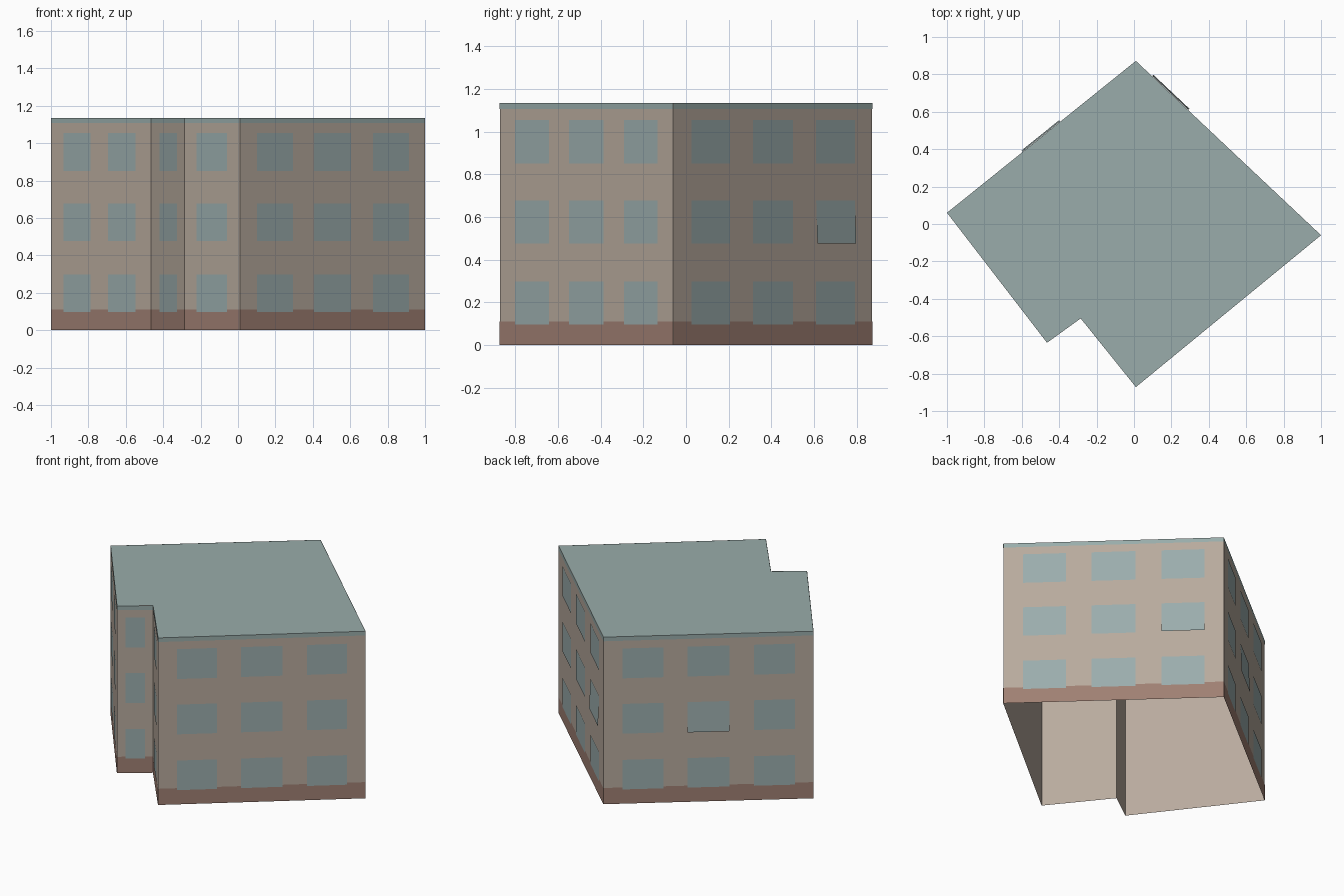
import bpy
from mathutils import Vector

cube = bpy.data.objects.get("Cube")
if cube:
    bpy.data.objects.remove(cube)

HEIGHT = 1.135


def material(name, color):
    mat = bpy.data.materials.new(name)
    mat.use_nodes = True
    mat.diffuse_color = (*color, 1)
    mat.node_tree.nodes["Principled BSDF"].inputs["Base Color"].default_value = (*color, 1)
    return mat


plaster = material("beige plaster", (0.48, 0.405, 0.34))
brick = material("brown foundation", (0.35, 0.215, 0.172))
glass = material("grey blue glass", (0.33, 0.42, 0.42))
roofing = material("grey green roof", (0.32, 0.415, 0.405))


def build(name, quads, mat):
    verts = [v for q in quads for v in q]
    faces, n = [], 0
    for q in quads:
        faces.append(range(n, n + len(q)))
        n += len(q)
    mesh = bpy.data.meshes.new(name)
    mesh.from_pydata(verts, [], faces)
    mesh.materials.append(mat)
    obj = bpy.data.objects.new(name, mesh)
    bpy.context.collection.objects.link(obj)
    return obj


def panel(a, b, span, z0, z1, out=0.0, out_low=None):
    """Upright quad on the wall a-b, pushed outward; the low edge may tilt out."""
    normal = Vector((b.y - a.y, a.x - b.x)).normalized()
    low = normal * (out if out_low is None else out_low)
    high = normal * out
    p, q = a.lerp(b, span[0]), a.lerp(b, span[1])
    return [(*(p + low), z0), (*(q + low), z0), (*(q + high), z1), (*(p + high), z1)]


# Footprint corners, counter-clockwise, and window columns along each wall
corners = [Vector(c) for c in ((1, -0.06), (0.01, 0.872), (-1, 0.06),
                               (-0.465, -0.635), (-0.285, -0.505), (0.01, -0.872))]
wide = [(0.09, 0.285), (0.40, 0.60), (0.717, 0.912)]
columns = [wide, wide, [(0.13, 0.40), (0.575, 0.85)],
           [(0.24, 0.77)], [(0.22, 0.77)], wide]
rows = [(0.097, 0.298), (0.476, 0.678), (0.852, 1.055)]
tilted = {(0, 2, 1), (1, 1, 1)}  # wall, column, row of the open windows

walls, foundation, trim, windows, open_windows = [], [], [], [], []
for w, a in enumerate(corners):
    b = corners[(w + 1) % len(corners)]
    walls.append(panel(a, b, (0, 1), 0, HEIGHT))
    foundation.append(panel(a, b, (0, 1), 0, 0.11, 0.001))
    trim.append(panel(a, b, (0, 1), 1.107, HEIGHT, 0.001))
    for c, span in enumerate(columns[w]):
        for r, (z0, z1) in enumerate(rows):
            if (w, c, r) in tilted:
                open_windows.append(panel(a, b, span, z0, z1, 0.002, 0.01))
            else:
                windows.append(panel(a, b, span, z0, z1, 0.002))

# Open-bottomed shell with thin plates on it
build("outer_walls", walls, plaster)
build("foundation_band", foundation, brick)
build("roof_trim", trim, roofing)
build("windows", windows, glass)
build("open_windows", open_windows, glass)
build("flat_roof", [[(c.x, c.y, HEIGHT) for c in corners]], roofing)
